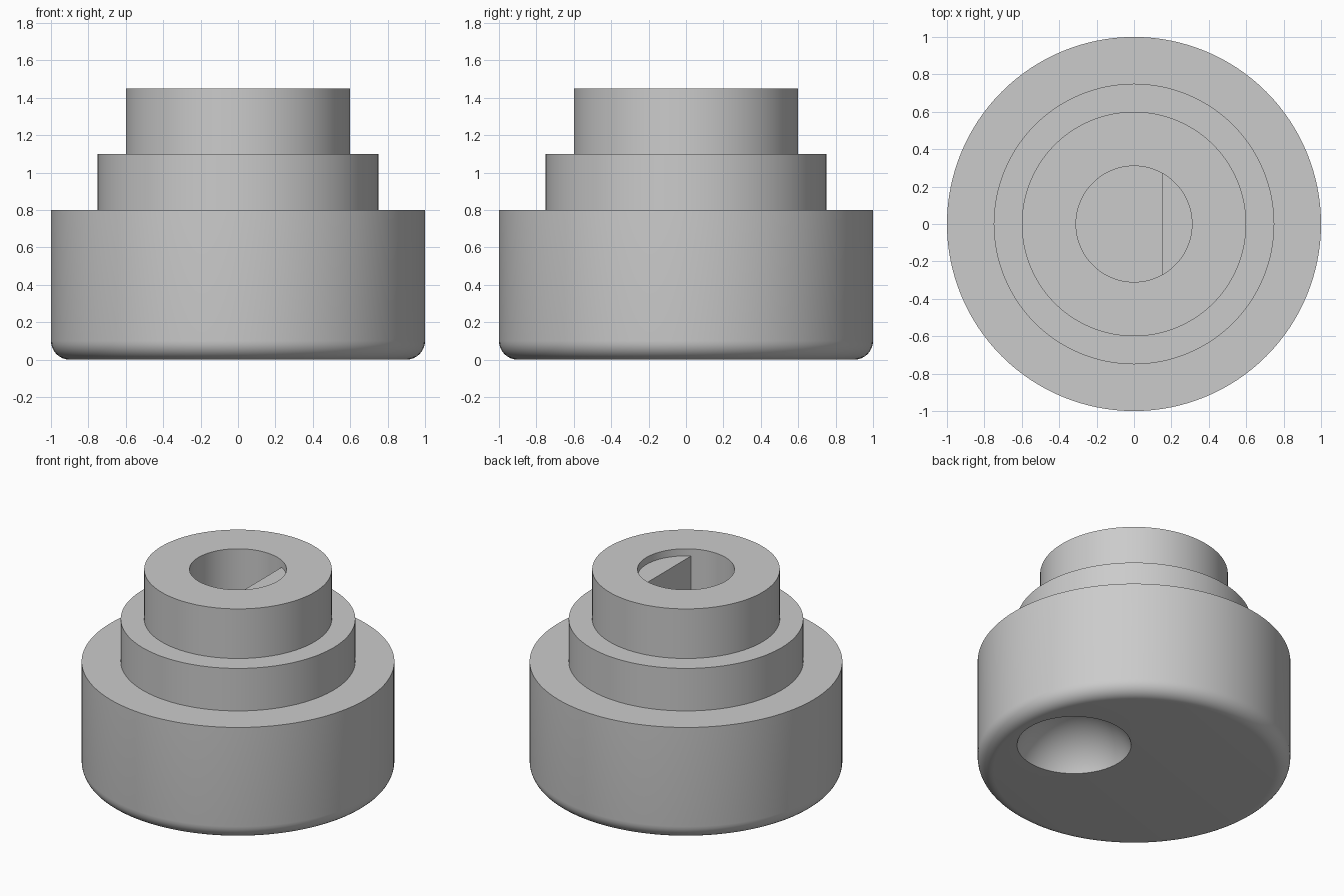
import bpy, bmesh, math
from mathutils import Vector, Matrix

if "Cube" in bpy.data.objects:
    bpy.data.objects.remove(bpy.data.objects["Cube"])

SEGMENTS = 128
BORE_RADIUS = 0.31
BORE_FLOOR = 0.45
TOP = 1.45

grey = bpy.data.materials.new("plain grey")
grey.use_nodes = True
grey.diffuse_color = (0.6, 0.6, 0.6, 1)
grey.node_tree.nodes["Principled BSDF"].inputs["Base Color"].default_value = (0.6, 0.6, 0.6, 1)


def make_object(name, bm):
    bmesh.ops.recalc_face_normals(bm, faces=bm.faces)
    mesh = bpy.data.meshes.new(name)
    bm.to_mesh(mesh)
    bm.free()
    mesh.materials.append(grey)
    obj = bpy.data.objects.new(name, mesh)
    bpy.context.collection.objects.link(obj)
    return obj


def activate(obj):
    bpy.ops.object.select_all(action='DESELECT')
    obj.select_set(True)
    bpy.context.view_layer.objects.active = obj


def lathe(name, profile):
    bm = bmesh.new()
    verts = [bm.verts.new((r, 0, z)) for r, z in profile]
    edges = [bm.edges.new(pair) for pair in zip(verts, verts[1:])]
    bmesh.ops.spin(bm, geom=verts + edges, cent=(0, 0, 0), axis=(0, 0, 1),
                   angle=math.tau, steps=SEGMENTS)
    bmesh.ops.remove_doubles(bm, verts=bm.verts, dist=0.0001)
    return make_object(name, bm)


# Stepped knob body with a rounded lower edge and a blind bore
fillet = 0.1
steps = 8
profile = [(0, 0)]
for i in range(steps + 1):
    a = math.pi / 2 * i / steps
    profile.append((1 - fillet + fillet * math.sin(a), fillet - fillet * math.cos(a)))
profile += [(1, 0.8), (0.75, 0.8), (0.75, 1.1), (0.6, 1.1), (0.6, TOP),
            (BORE_RADIUS, TOP), (BORE_RADIUS, BORE_FLOOR), (0, BORE_FLOOR)]
body = lathe("knob_body", profile)

# Round finger dimple in the underside
rim, depth = 0.365, 0.24
radius = (rim ** 2 + depth ** 2) / (2 * depth)
bm = bmesh.new()
bmesh.ops.create_uvsphere(bm, u_segments=64, v_segments=48, radius=radius,
                          matrix=Matrix.Translation((0.5, 0, depth - radius)))
cutter = make_object("dimple_cutter", bm)
cutter.hide_render = True
cut = body.modifiers.new("dimple", 'BOOLEAN')
cut.operation = 'DIFFERENCE'
cut.solver = 'EXACT'
cut.object = cutter
activate(body)
bpy.ops.object.modifier_apply(modifier=cut.name)
bpy.data.objects.remove(cutter)

# Flat key that gives the bore its D shape, set just below the rim
key_x, key_top = 0.15, TOP - 0.05
outer = BORE_RADIUS + 0.02
half = math.acos(key_x / outer)
bm = bmesh.new()
arc = [half * (2 * i / 32 - 1) for i in range(33)]
base = bm.faces.new([bm.verts.new((outer * math.cos(a), outer * math.sin(a), BORE_FLOOR - 0.02))
                     for a in arc])
wall = bmesh.ops.extrude_face_region(bm, geom=[base])
lift = Vector((0, 0, key_top - BORE_FLOOR + 0.02))
bmesh.ops.translate(bm, vec=lift, verts=[v for v in wall["geom"] if isinstance(v, bmesh.types.BMVert)])
key = make_object("bore_key", bm)

# Smooth shading with crisp steps
for obj in (body, key):
    activate(obj)
    bpy.ops.object.shade_smooth_by_angle(angle=math.radians(30))
